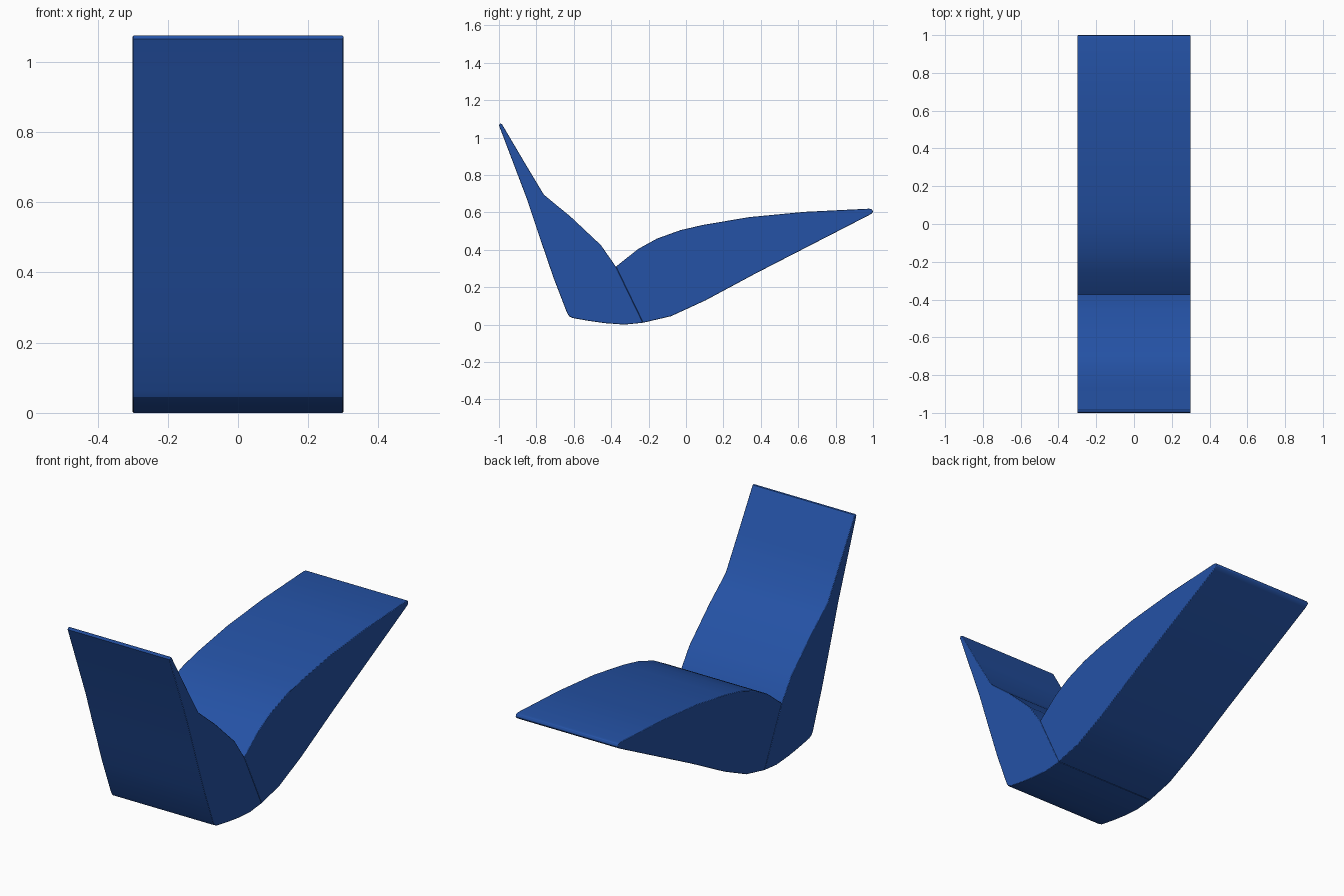
import bpy
import bmesh
import math

cube = bpy.data.objects.get("Cube")
if cube:
    bpy.data.objects.remove(cube, do_unlink=True)

HALF_WIDTH = 0.3

# Upholstery colour
blue = bpy.data.materials.new("deep_blue")
blue.use_nodes = True
colour = (0.018, 0.085, 0.38, 1.0)
blue.diffuse_color = colour
bsdf = next(n for n in blue.node_tree.nodes if n.type == 'BSDF_PRINCIPLED')
bsdf.inputs["Base Color"].default_value = colour
bsdf.inputs["Roughness"].default_value = 0.6


def extruded_panel(name, profile):
    """Extrude a side profile of (y, z) points across the full width."""
    bm = bmesh.new()
    verts = [bm.verts.new((-HALF_WIDTH, y, z)) for y, z in profile]
    side = bm.faces.new(verts)
    result = bmesh.ops.extrude_face_region(bm, geom=[side])
    moved = [v for v in result["geom"] if isinstance(v, bmesh.types.BMVert)]
    bmesh.ops.translate(bm, verts=moved, vec=(2 * HALF_WIDTH, 0, 0))
    bmesh.ops.recalc_face_normals(bm, faces=bm.faces)
    mesh = bpy.data.meshes.new(name)
    bm.to_mesh(mesh)
    bm.free()
    mesh.materials.append(blue)
    obj = bpy.data.objects.new(name, mesh)
    bpy.context.collection.objects.link(obj)

    # Soften the hard side edges, keep the crease lines crisp
    bevel = obj.modifiers.new("soft_edges", 'BEVEL')
    bevel.width = 0.003
    bevel.segments = 2
    bevel.limit_method = 'ANGLE'
    bevel.angle_limit = math.radians(50)
    bpy.ops.object.select_all(action='DESELECT')
    obj.select_set(True)
    bpy.context.view_layer.objects.active = obj
    bpy.ops.object.shade_smooth_by_angle(angle=math.radians(30))
    return obj


# Shared joint between the two cushions
joint_top = (-0.375, 0.31)
joint_bottom = (-0.23, 0.01)

# Upright part: joint, curved inner face, thin tip, outer face, base
extruded_panel("backrest", [
    joint_top, (-0.455, 0.425), (-0.62, 0.58), (-0.70, 0.645), (-0.76, 0.695),
    (-0.865, 0.87), (-0.98, 1.065), (-0.985, 1.073), (-0.995, 1.075),
    (-1.0, 1.065), (-0.85, 0.67), (-0.78, 0.46), (-0.71, 0.255),
    (-0.637, 0.065), (-0.625, 0.045), (-0.605, 0.035),
    (-0.52, 0.02), (-0.435, 0.008), (-0.33, 0.0), joint_bottom,
])

# Long part: joint, arched top, rounded tip, underside
extruded_panel("seat", [
    joint_bottom, (-0.08, 0.045), (0.105, 0.13), (0.375, 0.275),
    (0.98, 0.586), (0.994, 0.595), (1.0, 0.605), (0.994, 0.617), (0.98, 0.62),
    (0.635, 0.603), (0.34, 0.575), (0.09, 0.533), (-0.03, 0.505),
    (-0.155, 0.46), (-0.255, 0.405), joint_top,
])
